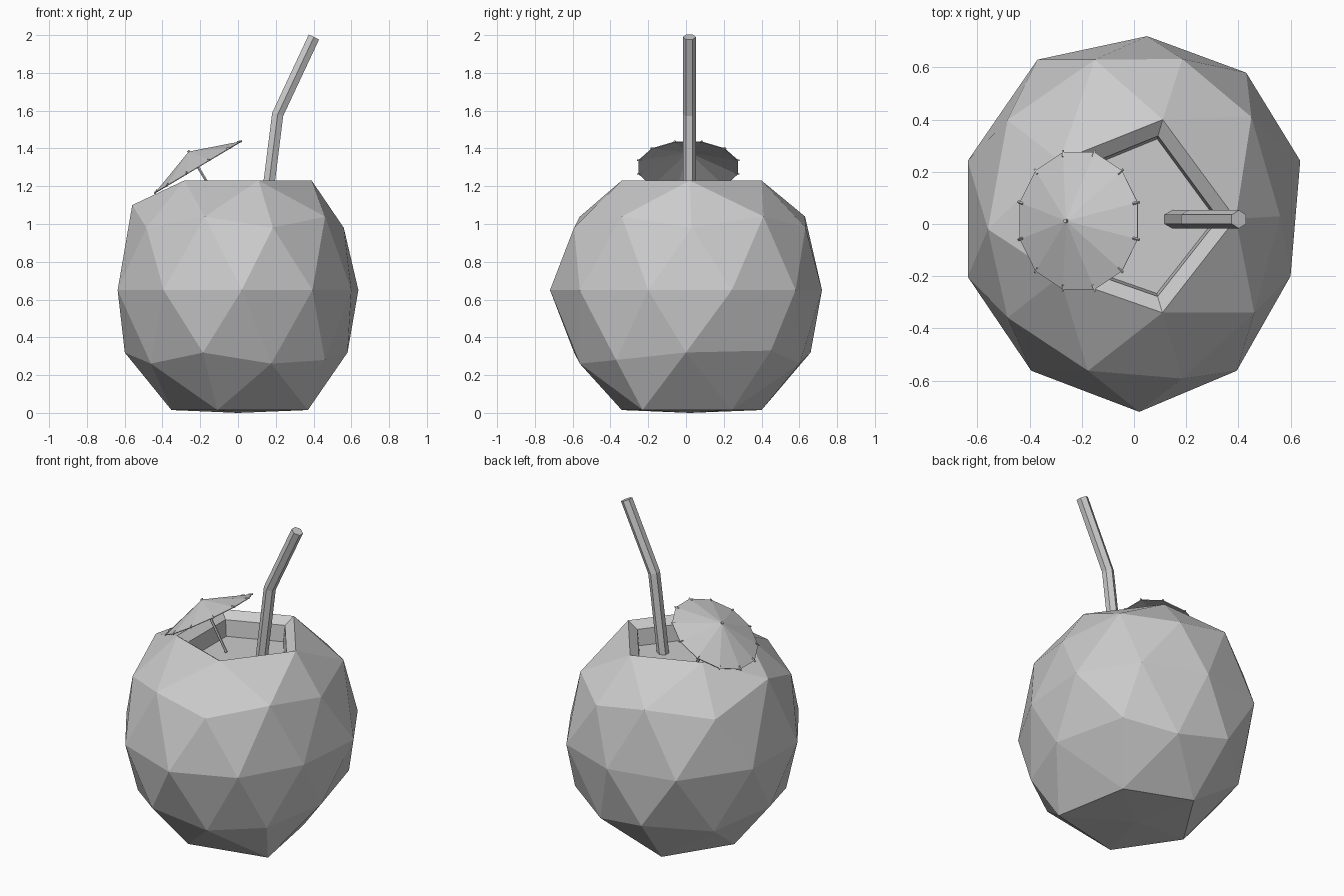
import bpy
import bmesh
import math
from mathutils import Vector, Matrix

cube = bpy.data.objects.get("Cube")
if cube:
    bpy.data.objects.remove(cube, do_unlink=True)

grey = bpy.data.materials.new("plain grey")
grey.use_nodes = True
grey.diffuse_color = (0.6, 0.6, 0.6, 1)
grey.node_tree.nodes["Principled BSDF"].inputs["Base Color"].default_value = (0.6, 0.6, 0.6, 1)


def finish(name, bm):
    """Turn a bmesh into a flat shaded object."""
    mesh = bpy.data.meshes.new(name)
    bm.to_mesh(mesh)
    bm.free()
    mesh.materials.append(grey)
    obj = bpy.data.objects.new(name, mesh)
    bpy.context.collection.objects.link(obj)
    return obj


def rod(name, points, radius, sides):
    """Sweep a polygon lying across the y axis plane along a path."""
    points = [Vector(p) for p in points]
    bm = bmesh.new()
    rings = []
    for i, p in enumerate(points):
        along = (points[min(i + 1, len(points) - 1)] - points[max(i - 1, 0)]).normalized()
        side = along.orthogonal() if abs(along.y) > 0.9 else Vector((0, 1, 0))
        u = (side - along * side.dot(along)).normalized()
        v = along.cross(u)
        ring = []
        for k in range(sides):
            a = math.tau * k / sides
            ring.append(bm.verts.new(p + radius * (u * math.cos(a) + v * math.sin(a))))
        rings.append(ring)
    for low, high in zip(rings, rings[1:]):
        for k in range(sides):
            n = (k + 1) % sides
            bm.faces.new((low[k], low[n], high[n], high[k]))
    bm.faces.new(rings[0][::-1])
    bm.faces.new(rings[-1])
    bmesh.ops.recalc_face_normals(bm, faces=bm.faces)
    return finish(name, bm)


# Coconut shell: faceted ball, flattened base, top sliced off
bm = bmesh.new()
bmesh.ops.create_icosphere(bm, subdivisions=2, radius=1)
bmesh.ops.delete(bm, geom=[v for v in bm.verts if v.co.z > 0.95], context='VERTS')
for v in bm.verts:
    x, y, z = v.co
    if z > 0.8:
        height = 1.23
    elif z < -0.95:
        height = 0
    elif z < -0.8:
        height = 0.015
    else:
        height = 0.65 + 0.74 * z
    v.co = (0.67 * x, 0.02 + 0.72 * y, height)

# Hand-shaped irregular corners
corners = [(0.6, -0.2, 0.65), (0.43, 0.58, 0.65), (0.05, 0.72, 0.65), (-0.37, 0.63, 0.65),
           (0.02, -0.72, 0.65), (0.56, 0.03, 0.98), (0.45, 0.41, 1.04), (-0.15, 0.63, 1.04),
           (-0.56, -0.02, 1.1), (0.39, 0.02, 1.23), (0.11, 0.4, 1.23), (0.46, 0.45, 0.33),
           (0.46, -0.37, 0.28), (-0.15, 0.66, 0.32), (0.58, 0, 0.32), (0.37, -0.23, 0.015),
           (-0.11, 0.4, 0.015)]
for c in corners:
    c = Vector(c)
    min(bm.verts, key=lambda v: (v.co - c).length).co = c

# Opening: bevelled rim, short wall and floor
rim = [e for e in bm.edges if e.is_boundary]
opening = bmesh.ops.contextual_create(bm, geom=rim)["faces"]
bmesh.ops.recalc_face_normals(bm, faces=bm.faces)
bmesh.ops.inset_region(bm, faces=opening, thickness=0.065, depth=-0.04)
bmesh.ops.inset_region(bm, faces=opening, thickness=0.012, depth=-0.1)
finish("coconut_shell", bm)

# Bent drinking straw
rod("straw", [(0.147, 0.018, 1.08), (0.21, 0.018, 1.58), (0.402, 0.018, 1.99)], 0.035, 6)

# Paper umbrella: tilted canopy, ribs, stick
axis = Vector((-0.513, 0, 0.858))
hub = Vector((-0.212, 0.012, 1.302))
apex = hub + axis * 0.095
turn = axis.to_track_quat('Z', 'Y').to_matrix()
tips = []
for k in range(12):
    a = math.radians(15 + 30 * k)
    tips.append(hub + turn @ Vector((math.cos(a), math.sin(a), 0)) * 0.273)

bm = bmesh.new()
top = bm.verts.new(apex)
edge = [bm.verts.new(t) for t in tips]
for k in range(12):
    bm.faces.new((top, edge[k], edge[(k + 1) % 12]))
canopy = finish("umbrella_canopy", bm)
thick = canopy.modifiers.new("paper", 'SOLIDIFY')
thick.thickness = 0.004

for k, t in enumerate(tips):
    out = (t - apex).normalized()
    rod(f"umbrella_rib_{k + 1}", [t - out * 0.02, t + out * 0.007], 0.005, 4)
rod("umbrella_stick", [apex - axis * 0.335, apex + axis * 0.006], 0.008, 6)
